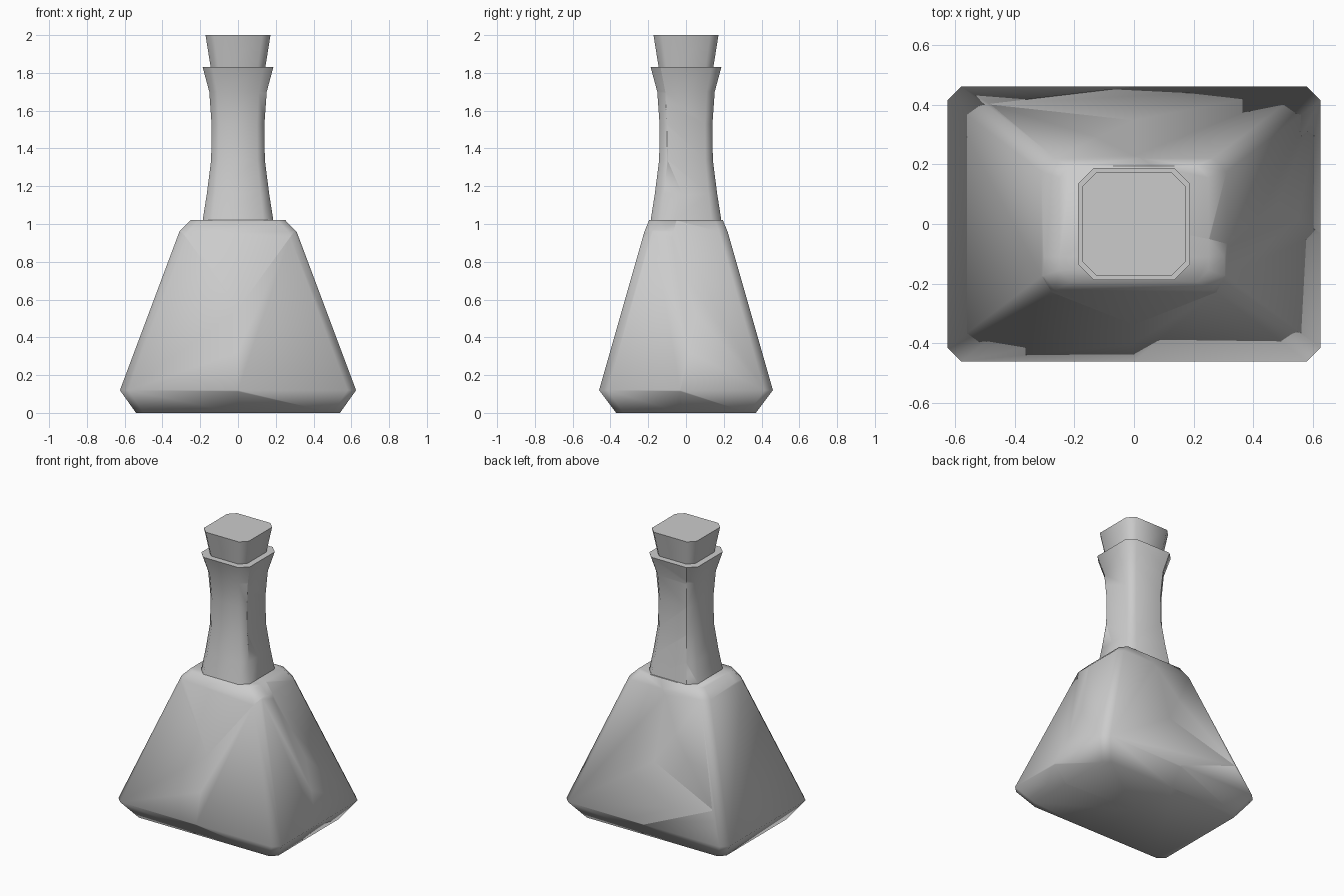
import bpy, bmesh, math

if "Cube" in bpy.data.objects:
    bpy.data.objects.remove(bpy.data.objects["Cube"])


def mesh_object(name, bm):
    bmesh.ops.recalc_face_normals(bm, faces=bm.faces)
    me = bpy.data.meshes.new(name)
    bm.to_mesh(me)
    bm.free()
    ob = bpy.data.objects.new(name, me)
    bpy.context.collection.objects.link(ob)
    return ob


def select(ob):
    bpy.ops.object.select_all(action='DESELECT')
    ob.select_set(True)
    bpy.context.view_layer.objects.active = ob


def smooth(ob, angle=62):
    select(ob)
    bpy.ops.object.shade_smooth_by_angle(angle=math.radians(angle))


def loft(name, sections):
    """Stack of chamfered rectangles: (z, half x, half y, chamfer)."""
    bm = bmesh.new()
    rings = []
    for z, x, y, c in sections:
        pts = [(x, c - y), (x, y - c), (x - c, y), (c - x, y),
               (-x, y - c), (-x, c - y), (c - x, -y), (x - c, -y)]
        rings.append([bm.verts.new((px, py, z)) for px, py in pts])
    for a, b in zip(rings, rings[1:]):
        for j in range(8):
            k = (j + 1) % 8
            bm.faces.new((a[j], a[k], b[k], b[j]))
    bm.faces.new(rings[0][::-1])
    bm.faces.new(rings[-1])
    return mesh_object(name, bm)


def wedge(zs, crack_a, crack_b):
    """Closed cutter from the axis out to two crack lines, counter-clockwise."""
    zs = [zs[0] - 0.1] + zs + [zs[-1] + 0.1]
    ends = lambda c: [c[0]] + c + [c[-1]]
    bm = bmesh.new()
    rings = []
    for z, a, b in zip(zs, ends(crack_a), ends(crack_b)):
        t0 = math.atan2(a[1], a[0])
        t1 = t0 + (math.atan2(b[1], b[0]) - t0) % math.tau
        arc = [(2 * math.cos(t0 + (t1 - t0) * i / 6),
                2 * math.sin(t0 + (t1 - t0) * i / 6)) for i in range(7)]
        pts = [(0, 0), (a[0] * 1.05, a[1] * 1.05)] + arc + [(b[0] * 1.05, b[1] * 1.05)]
        rings.append([bm.verts.new((x, y, z)) for x, y in pts])
    n = len(rings[0])
    for lo, hi in zip(rings, rings[1:]):
        for j in range(n):
            k = (j + 1) % n
            if k:
                bm.faces.new((lo[j], lo[k], hi[k]))
                bm.faces.new((lo[j], hi[k], hi[j]))
            else:
                bm.faces.new((lo[j], lo[k], hi[j]))
                bm.faces.new((lo[k], hi[k], hi[j]))
    bm.faces.new(rings[0][::-1])
    bm.faces.new(rings[-1])
    ob = mesh_object("cutter", bm)
    ob.hide_render = True
    return ob


def boolean(ob, cutter, op):
    m = ob.modifiers.new("cut", 'BOOLEAN')
    m.operation, m.object, m.solver = op, cutter, 'EXACT'
    select(ob)
    bpy.ops.object.modifier_apply(modifier=m.name)


def shard(source, name, cutter):
    ob = source.copy()
    ob.data = source.data.copy()
    ob.name = name
    bpy.context.collection.objects.link(ob)
    boolean(ob, cutter, 'INTERSECT')
    return ob


# Bottle body: tapered flask with chamfered foot and shoulder
body = loft("body_source", [(0, 0.54, 0.37, 0.04), (0.12, 0.625, 0.46, 0.045),
                            (0.96, 0.31, 0.22, 0.045), (1.02, 0.25, 0.195, 0.04)])
# Crack lines running down the body
zs = [0, 0.12, 0.33, 0.52, 0.72, 0.93, 1.02]
right = [(0.54, -0.02), (0.625, -0.03), (0.546, 0.015), (0.475, 0.055),
         (0.4, 0.0), (0.32, -0.07), (0.25, -0.05)]
back = [(0, 0.37), (0, 0.46), (-0.48, 0.40), (0, 0.343),
        (-0.12, 0.285), (0, 0.23), (0.06, 0.195)]
front = [(0, -y) for y in (0.37, 0.46, 0.40, 0.343, 0.285, 0.23, 0.195)]

# Front chip: V-shaped prism
bm = bmesh.new()
vs = [bm.verts.new((x, -1, z)) for x, z in
      [(0, 0.55), (0.305, 0.97), (0.305, 1.1), (-0.305, 1.1), (-0.305, 0.97)]]
f = bm.faces.new(vs)
ext = bmesh.ops.extrude_face_region(bm, geom=[f])
bmesh.ops.translate(bm, vec=(0, 0.89, 0),
                    verts=[v for v in ext["geom"] if isinstance(v, bmesh.types.BMVert)])
chip_cut = mesh_object("chip_cutter", bm)
chip_cut.hide_render = True

helpers = [body, chip_cut]
smooth(shard(body, "front_chip", chip_cut))
for name, a, b in [("front_right_shard", front, right),
                   ("back_right_shard", right, back),
                   ("left_shard", back, front)]:
    w = wedge(zs, a, b)
    helpers.append(w)
    part = shard(body, name, w)
    if name != "back_right_shard":
        boolean(part, chip_cut, 'DIFFERENCE')
    smooth(part)

# Neck: waisted square tube with flared rim, split by two cracks
nz = [1.02, 1.16, 1.34, 1.53, 1.70, 1.83]
nr = [0.187, 0.165, 0.142, 0.14, 0.152, 0.187]
neck = loft("neck_source", [(z, r, r, r * 0.28) for z, r in zip(nz, nr)])
helpers.append(neck)
n_right = list(zip(nr, [-0.06, -0.02, -0.095, -0.1, -0.11, -0.135]))
n_back = [(-0.72 * r, r) for r in nr]
for name, a, b in [("neck_back", n_right, n_back), ("neck_front", n_back, n_right)]:
    w = wedge(nz, a, b)
    helpers.append(w)
    smooth(shard(neck, name, w))

# Stopper
smooth(loft("stopper", [(1.80, 0.14, 0.14, 0.04), (2.0, 0.172, 0.172, 0.045)]))

for ob in helpers:
    bpy.data.objects.remove(ob, do_unlink=True)
